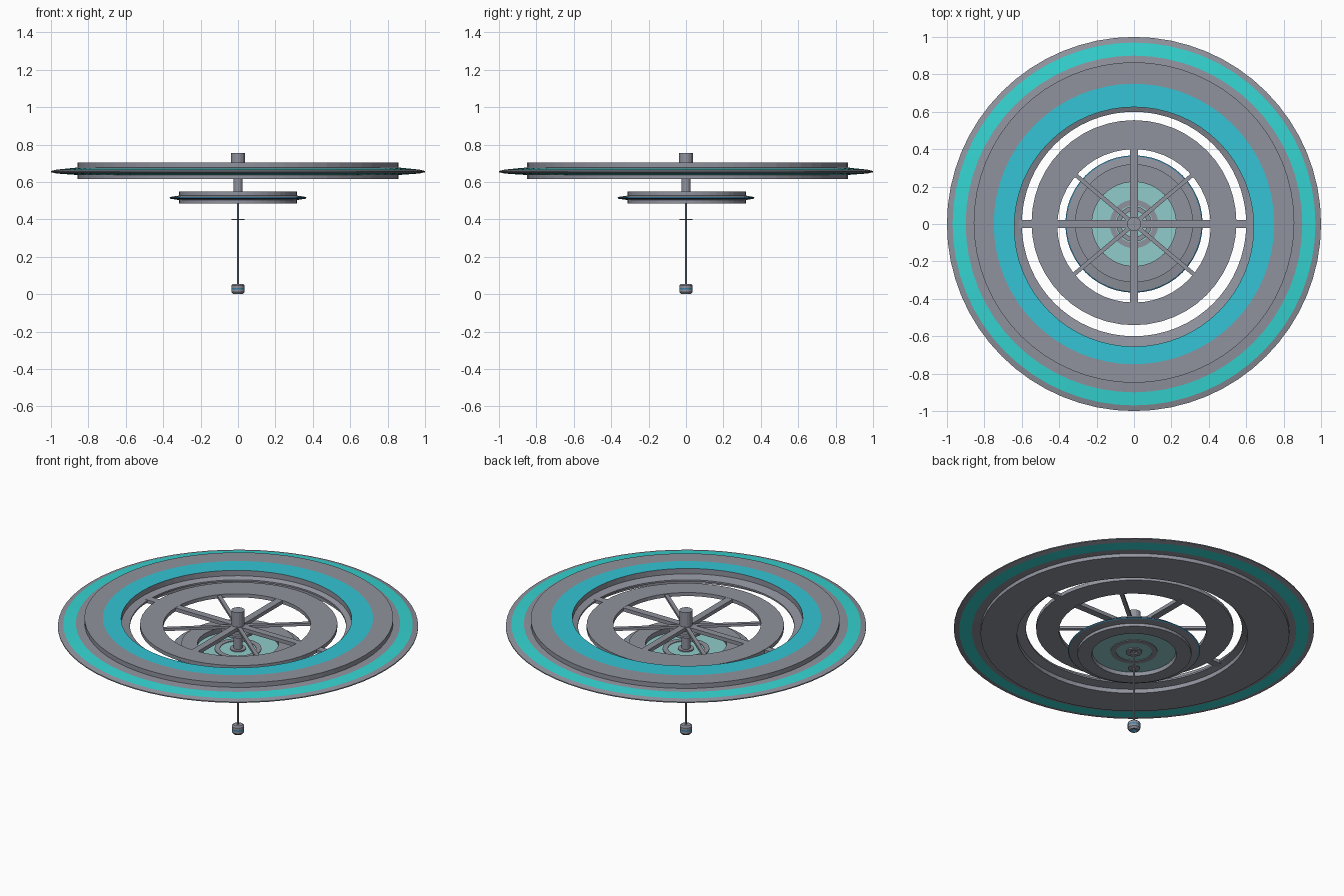
import bpy, bmesh, math
from mathutils import Matrix, Vector

cube = bpy.data.objects.get("Cube")
if cube:
    bpy.data.objects.remove(cube, do_unlink=True)


def material(name, rgb):
    m = bpy.data.materials.new(name)
    m.use_nodes = True
    m.diffuse_color = (*rgb, 1)
    bsdf = m.node_tree.nodes["Principled BSDF"]
    bsdf.inputs["Base Color"].default_value = (*rgb, 1)
    bsdf.inputs["Roughness"].default_value = 0.6
    return m


PALETTE = [material("hull grey", (0.28, 0.29, 0.34)),
           material("window cyan", (0.035, 0.55, 0.66)),
           material("rim turquoise", (0.035, 0.66, 0.64)),
           material("pale glass", (0.28, 0.60, 0.59)),
           material("edge blue", (0.04, 0.22, 0.38))]
GREY, CYAN, TURQ, GLASS, BLUE = range(5)


def finish(name, bm):
    bmesh.ops.recalc_face_normals(bm, faces=bm.faces)
    me = bpy.data.meshes.new(name)
    bm.to_mesh(me)
    bm.free()
    for m in PALETTE:
        me.materials.append(m)
    ob = bpy.data.objects.new(name, me)
    bpy.context.collection.objects.link(ob)
    return ob


def lathe(name, profile, sides=48):
    """Closed profile of (radius, z, y shift, colour of the strip that follows)."""
    bm = bmesh.new()
    loops = []
    for r, z, shift, _ in profile:
        loops.append([bm.verts.new((r * math.cos(a), r * math.sin(a) + shift, z))
                      for a in (2 * math.pi * i / sides for i in range(sides))])
    for k, point in enumerate(profile):
        a, b = loops[k], loops[(k + 1) % len(loops)]
        for i in range(sides):
            j = (i + 1) % sides
            bm.faces.new((a[i], a[j], b[j], b[i])).material_index = point[3]
    return finish(name, bm)


def plate(name, r0, r1, z0, z1, colour=GREY, sides=48):
    return lathe(name, [(r1, z0, 0, colour), (r1, z1, 0, colour),
                        (r0, z1, 0, colour), (r0, z0, 0, colour)], sides)


def cylinder(name, r, z0, z1, sides=16, colour=GREY):
    bm = bmesh.new()
    bmesh.ops.create_cone(bm, cap_ends=True, segments=sides, radius1=r, radius2=r,
                          depth=z1 - z0, matrix=Matrix.Translation((0, 0, (z0 + z1) / 2)))
    for f in bm.faces:
        f.material_index = colour
    return finish(name, bm)


def spoke(name, angle, r0, r1, width, z, height):
    bm = bmesh.new()
    bmesh.ops.create_cube(bm, size=1)
    bmesh.ops.scale(bm, vec=(r1 - r0, width, height), verts=bm.verts)
    bmesh.ops.translate(bm, vec=((r0 + r1) / 2, 0, z), verts=bm.verts)
    bmesh.ops.rotate(bm, cent=Vector(), matrix=Matrix.Rotation(math.radians(angle), 3, 'Z'),
                     verts=bm.verts)
    return finish(name, bm)


# Great outer ring: tall body with tapered lips on both edges
IN, OUT = -0.015, 0.008
lathe("outer_ring", [
    (0.64, 0.705, IN, CYAN), (0.75, 0.705, 0, GREY),
    (0.857, 0.705, OUT, GREY), (0.857, 0.677, OUT, GREY),
    (0.90, 0.673, 0, TURQ), (0.97, 0.666, 0, GREY),
    (1.0, 0.658, 0, GREY), (1.0, 0.652, 0, GREY),
    (0.97, 0.645, 0, TURQ), (0.90, 0.640, 0, GREY),
    (0.857, 0.637, OUT, GREY), (0.857, 0.615, OUT, GREY),
    (0.64, 0.615, IN, GREY), (0.64, 0.640, IN, GREY),
    (0.60, 0.650, 0, GREY), (0.60, 0.660, 0, GREY),
    (0.64, 0.672, IN, GREY)], 64)

# Inner ring
lathe("inner_ring", [
    (0.548, 0.645, 0.007, GREY), (0.548, 0.667, 0.007, GREY),
    (0.41, 0.667, -0.01, GREY), (0.41, 0.645, -0.01, GREY)])

# Main cross, thin diagonal spokes and side bridges
for i in range(4):
    spoke("main_spoke", 90 * i, 0.02, 0.42, 0.042, 0.655, 0.022)
for a in (40, 140, 220, 320):
    spoke("thin_spoke", a, 0.03, 0.42, 0.022, 0.655, 0.016)
for a in (0, 180):
    spoke("bridge", a, 0.53, 0.62, 0.045, 0.655, 0.02)

# Hub column and its small wheel
cylinder("hub_tower", 0.037, 0.64, 0.755)
cylinder("hub_neck", 0.025, 0.51, 0.65)
plate("hub_wheel", 0.07, 0.095, 0.625, 0.64, sides=16)

# Lower drum with a tapered lip and an open centre
lathe("lower_drum", [
    (0.225, 0.55, 0, GREY), (0.316, 0.55, 0.004, GREY),
    (0.316, 0.527, 0.004, GREY), (0.36, 0.52, 0, BLUE),
    (0.367, 0.515, 0, BLUE), (0.36, 0.51, 0, GREY),
    (0.316, 0.503, 0.004, GREY), (0.316, 0.485, 0.004, GREY),
    (0.235, 0.485, 0, GREY)])
plate("drum_glass", 0.02, 0.24, 0.507, 0.517, GLASS)
plate("drum_glass_band", 0.10, 0.13, 0.503, 0.521, GREY, 32)
plate("drum_glass_core", 0.02, 0.045, 0.50, 0.524, GREY, 16)

# Hanging mast, collar disc and end pod
cylinder("mast", 0.006, 0.03, 0.52, 8)
cylinder("mast_collar", 0.034, 0.397, 0.403)
lathe("end_pod", [
    (0.006, 0.055, 0, GREY), (0.026, 0.055, 0, GREY), (0.035, 0.047, 0, GREY),
    (0.035, 0.034, 0, BLUE), (0.035, 0.025, 0, GREY), (0.035, 0.012, 0, GREY),
    (0.026, 0.0, 0, GREY), (0.018, 0.0, 0, BLUE), (0.006, 0.008, 0, GREY)], 16)
